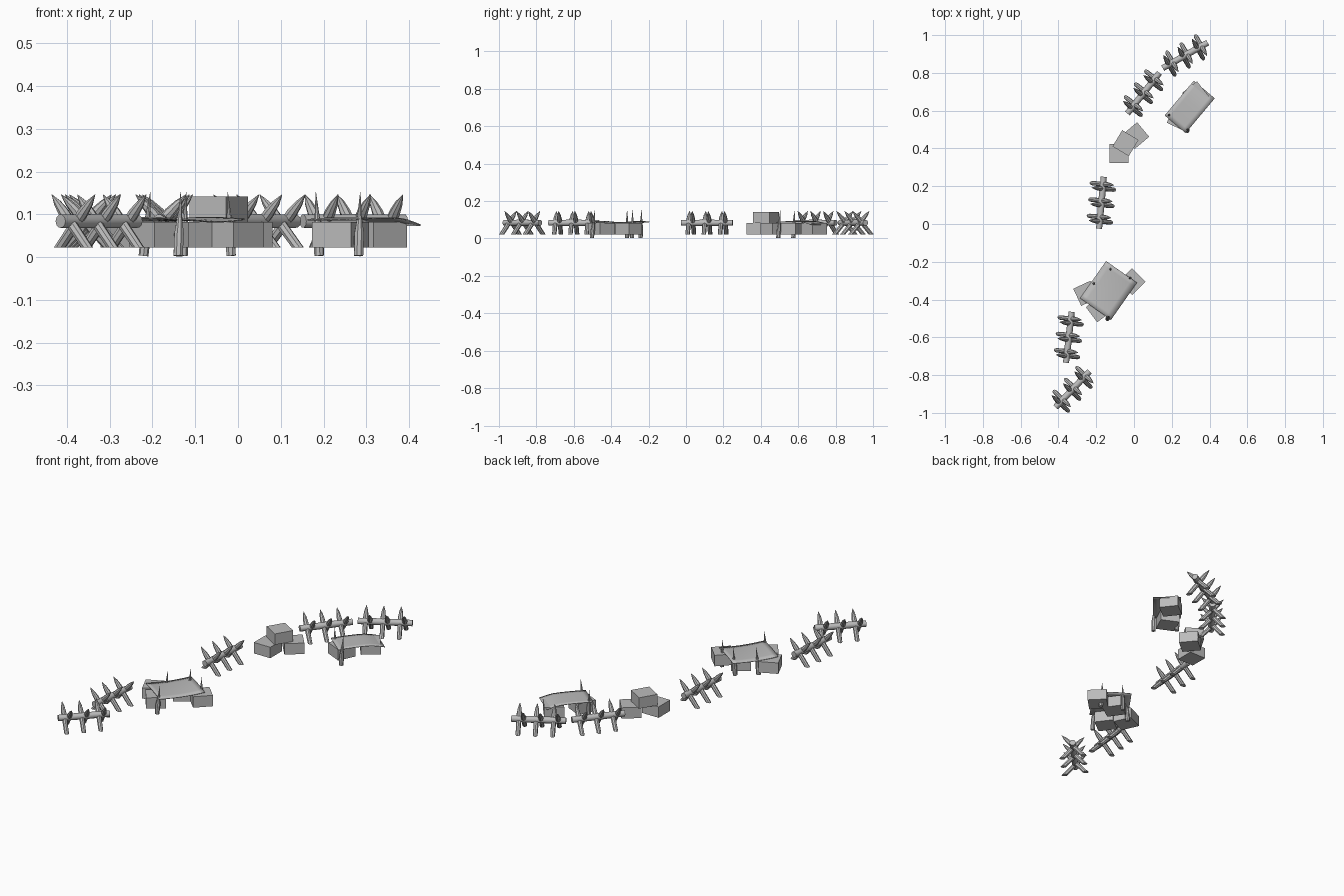
import bpy, bmesh, math
from mathutils import Vector, Matrix

if "Cube" in bpy.data.objects:
    bpy.data.objects.remove(bpy.data.objects["Cube"])

grey = bpy.data.materials.new("plain_grey")
grey.use_nodes = True
grey.diffuse_color = (0.5, 0.5, 0.5, 1)
grey.node_tree.nodes["Principled BSDF"].inputs["Base Color"].default_value = (0.5, 0.5, 0.5, 1)

GROUND = 0.022   # underside of crates and barricades
CRATE = 0.1      # crate width
CRATE_H = 0.06


def finish(name, bm, smooth=False):
    bmesh.ops.recalc_face_normals(bm, faces=bm.faces)
    mesh = bpy.data.meshes.new(name)
    bm.to_mesh(mesh)
    bm.free()
    mesh.materials.append(grey)
    ob = bpy.data.objects.new(name, mesh)
    bpy.context.collection.objects.link(ob)
    if smooth:
        bpy.ops.object.select_all(action='DESELECT')
        ob.select_set(True)
        bpy.context.view_layer.objects.active = ob
        bpy.ops.object.shade_smooth_by_angle(angle=math.radians(40))
    return ob


def turned(bm, a, b, profile, sides=10):
    """Turn a (radius, fraction) profile around the line from a to b."""
    a, b = Vector(a), Vector(b)
    axis = b - a
    rot = axis.to_track_quat('Z', 'Y').to_matrix()
    rings = []
    for r, t in profile:
        ring = []
        for i in range(sides):
            ang = math.tau * i / sides
            off = rot @ Vector((r * math.cos(ang), r * math.sin(ang), 0))
            ring.append(bm.verts.new(a + axis * t + off))
        rings.append(ring)
    faces = [bm.faces.new(rings[0]), bm.faces.new(rings[-1])]
    for lo, hi in zip(rings, rings[1:]):
        for i in range(sides):
            j = (i + 1) % sides
            faces.append(bm.faces.new((lo[i], lo[j], hi[j], hi[i])))
    return faces


def barricade(name, start, end):
    """A log carried by three pairs of crossed, sharpened stakes."""
    s, e = Vector((*start, 0.084)), Vector((*end, 0.084))
    along = (e - s).normalized()
    side = Vector((along.y, -along.x, 0))
    mid = (s + e) / 2

    bm = bmesh.new()
    turned(bm, s, e, [(0.016, 0), (0.0175, 0.5), (0.016, 1)])
    finish(name + "_log", bm, True)

    for k in (-1, 0, 1):
        for d in (-1, 1):
            bm = bmesh.new()
            c = mid + along * (0.087 * k + 0.012 * d)
            low = c + side * (-0.07 * d) + Vector((0, 0, -0.077))
            tip = c + side * (0.058 * d) + Vector((0, 0, 0.062))
            turned(bm, low, tip, [(0.0115, 0), (0.013, 0.7), (0.009, 0.86), (0.0008, 1)], 8)
            # saw the foot level
            cut = bmesh.ops.bisect_plane(bm, geom=bm.verts[:] + bm.edges[:] + bm.faces[:],
                                         plane_co=(0, 0, GROUND), plane_no=(0, 0, -1),
                                         clear_outer=True)
            edges = [g for g in cut['geom_cut'] if isinstance(g, bmesh.types.BMEdge)]
            bmesh.ops.holes_fill(bm, edges=edges, sides=0)
            finish(name + "_stake", bm, True)


def crate(name, x, y, degrees, level=0):
    bm = bmesh.new()
    z = GROUND + CRATE_H * (level + 0.5)
    mat = (Matrix.Translation((x, y, z)) @ Matrix.Rotation(math.radians(degrees), 4, 'Z')
           @ Matrix.Diagonal((CRATE, CRATE, CRATE_H, 1)))
    bmesh.ops.create_cube(bm, size=1, matrix=mat)
    finish(name, bm)


def sheet(name, x, y, degrees, length, width, height):
    """Thin bent cover; height(u, v) gives z with u, v in -1..1."""
    bm = bmesh.new()
    bmesh.ops.create_grid(bm, x_segments=10, y_segments=6, size=1)
    for v in bm.verts:
        v.co = (v.co.x * length / 2, v.co.y * width / 2, height(v.co.x, v.co.y))
    bm.transform(Matrix.Translation((x, y, 0)) @ Matrix.Rotation(math.radians(degrees), 4, 'Z'))
    ob = finish(name, bm, True)
    mod = ob.modifiers.new("thickness", 'SOLIDIFY')
    mod.thickness = 0.003


def post(name, x, y, lean_x, lean_y):
    """Thick foot drawn out into a long thin spike."""
    bm = bmesh.new()
    lean = Vector((lean_x, lean_y, 0))
    c = Vector((x, y, 0))
    turned(bm, c - lean + Vector((0, 0, 0.003)), c + lean + Vector((0, 0, 0.152)),
           [(0.0115, 0), (0.012, 0.35), (0.0065, 0.58), (0.0005, 1)], 8)
    finish(name, bm, True)


# Barricades along the arc
barricade("barricade_front", (-0.415, -0.97), (-0.235, -0.78))
barricade("barricade_second", (-0.36, -0.735), (-0.33, -0.465))
barricade("barricade_middle", (-0.185, -0.025), (-0.16, 0.25))
barricade("barricade_fourth", (-0.035, 0.585), (0.135, 0.80))
barricade("barricade_back", (0.152, 0.825), (0.39, 0.96))

# Crate pile
crate("pile_crate_left", -0.08, 0.373, 0)
crate("pile_crate_right", 0.01, 0.468, 40)
crate("pile_crate_top", -0.045, 0.428, -31, 1)

# Large covered stack
for x, y, deg in ((-0.255, -0.367, 25), (-0.185, -0.45, 37),
                  (-0.01, -0.305, 45), (-0.12, -0.305, 35)):
    crate("large_stack_crate", x, y, deg)
sheet("large_cover", -0.135, -0.352, 55, 0.24, 0.20,
      lambda u, v: 0.088 + 0.006 * u * u - 0.004 * v * v)
for x, y, lx, ly in ((-0.213, -0.315, 0.008, 0), (-0.125, -0.24, 0.004, 0.003),
                     (-0.02, -0.287, -0.004, 0.002), (-0.137, -0.495, 0.003, 0.008)):
    post("large_cover_post", x, y, lx, ly)

# Small covered stack
crate("small_stack_crate", 0.24, 0.56, -25)
crate("small_stack_crate", 0.325, 0.685, 38)
sheet("small_cover", 0.295, 0.62, 50, 0.24, 0.145,
      lambda u, v: 0.089 + 0.004 * (1 - u * u) - 0.022 * max(0, u - 0.3) ** 1.5)
for x, y, lx, ly in ((0.186, 0.577, -0.004, 0.003), (0.284, 0.499, 0.002, 0.006)):
    post("small_cover_post", x, y, lx, ly)
